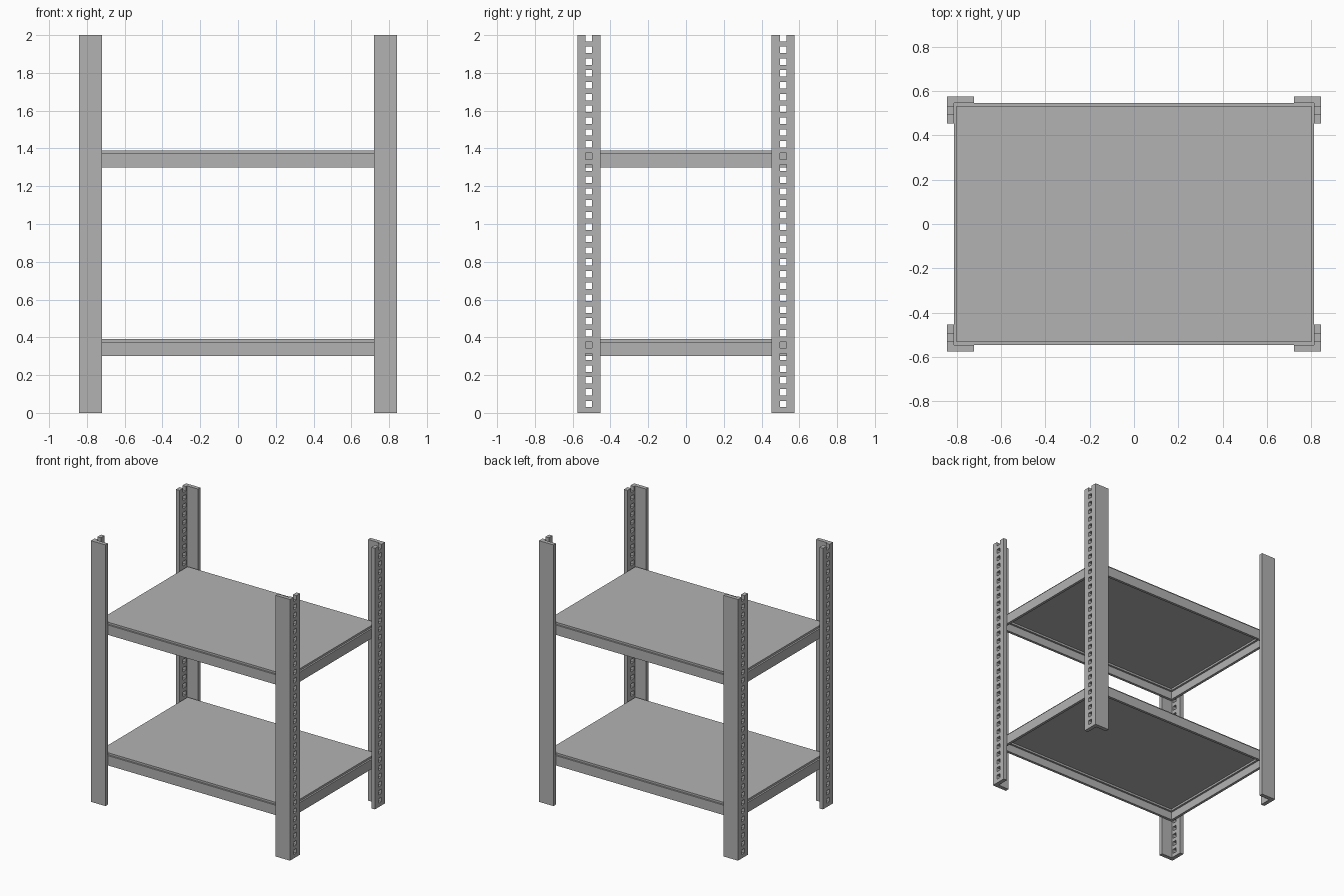
import bpy
import bmesh
from mathutils import Matrix, Vector

old = bpy.data.objects.get("Cube")
if old:
    bpy.data.objects.remove(old, do_unlink=True)

HEIGHT = 2.0
POST_X, POST_Y = 0.843, 0.575      # outer corner of the posts
FLANGE_W, FLANGE_T = 0.122, 0.03   # angle-iron width and thickness
HOLE, HOLE_STEP, HOLE_START = 0.034, 0.0625, 0.047
FRAME_X, FRAME_Y = POST_X - FLANGE_T, POST_Y - FLANGE_T

steel = bpy.data.materials.new("grey steel")
steel.use_nodes = True
grey = (0.448, 0.448, 0.448, 1)
steel.diffuse_color = grey
steel.node_tree.nodes["Principled BSDF"].inputs["Base Color"].default_value = grey


def add_box(bm, low, high):
    low, high = Vector(low), Vector(high)
    place = Matrix.Translation((low + high) / 2) @ Matrix.Diagonal((*(high - low), 1))
    bmesh.ops.create_cube(bm, size=1, matrix=place)


def add_prism(bm, outline, z0, z1):
    face = bm.faces.new([bm.verts.new((x, y, z0)) for x, y in outline])
    grown = bmesh.ops.extrude_face_region(bm, geom=[face])["geom"]
    tops = [v for v in grown if isinstance(v, bmesh.types.BMVert)]
    bmesh.ops.translate(bm, verts=tops, vec=(0, 0, z1 - z0))


def finish(name, bm):
    bmesh.ops.recalc_face_normals(bm, faces=bm.faces)
    mesh = bpy.data.meshes.new(name)
    bm.to_mesh(mesh)
    bm.free()
    mesh.materials.append(steel)
    obj = bpy.data.objects.new(name, mesh)
    bpy.context.collection.objects.link(obj)
    return obj


# Slotted angle post: L profile in the +x, +y corner
bm = bmesh.new()
ix, iy = POST_X - FLANGE_T, POST_Y - FLANGE_T
ex, ey = POST_X - FLANGE_W, POST_Y - FLANGE_W
add_prism(bm, [(POST_X, POST_Y), (ex, POST_Y), (ex, iy),
               (ix, iy), (ix, ey), (POST_X, ey)], 0, HEIGHT)
blank = finish("post_blank", bm)

# Row of square punches through the side flange; the last one opens the top
bm = bmesh.new()
hole_y = POST_Y - FLANGE_W / 2
for i in range(32):
    z = HOLE_START + i * HOLE_STEP
    top = z + HOLE / 2 if i < 31 else HEIGHT + 0.02
    add_box(bm, (ix - 0.02, hole_y - HOLE / 2, z - HOLE / 2),
            (POST_X + 0.02, hole_y + HOLE / 2, top))
punch = finish("hole_punch", bm)
punch.hide_render = True

cut = blank.modifiers.new("holes", 'BOOLEAN')
cut.operation = 'DIFFERENCE'
cut.solver = 'EXACT'
cut.object = punch
graph = bpy.context.evaluated_depsgraph_get()
punched = bpy.data.meshes.new_from_object(blank.evaluated_get(graph))
bpy.data.objects.remove(blank, do_unlink=True)
bpy.data.objects.remove(punch, do_unlink=True)

# Mirror the post into the four corners
for x_name, sx in (("left", 1), ("right", -1)):
    for y_name, sy in (("back", 1), ("front", -1)):
        bm = bmesh.new()
        bm.from_mesh(punched)
        bmesh.ops.scale(bm, verts=bm.verts, vec=(sx, sy, 1))
        finish(f"{y_name}_{x_name}_post", bm)
bpy.data.meshes.remove(punched)


def ring(bm, x, y, width, z0, z1):
    """Rectangular frame of four butted bars."""
    for s in (-1, 1):
        ys = sorted((s * y, s * (y - width)))
        add_box(bm, (-x, ys[0], z0), (x, ys[1], z1))
        xs = sorted((s * x, s * (x - width)))
        add_box(bm, (xs[0], width - y, z0), (xs[1], y - width, z1))


# Shelves: rim frame, supporting ledge and raised board
WALL, LEDGE, STEP = 0.02, 0.015, 0.013
for name, z in (("lower", 0.30), ("upper", 1.30)):
    bm = bmesh.new()
    ring(bm, FRAME_X, FRAME_Y, WALL, z, z + 0.075)
    ring(bm, FRAME_X - WALL, FRAME_Y - WALL, LEDGE, z + 0.06, z + 0.075)
    finish(f"{name}_shelf_frame", bm)
    bm = bmesh.new()
    add_box(bm, (STEP - FRAME_X, STEP - FRAME_Y, z + 0.075),
            (FRAME_X - STEP, FRAME_Y - STEP, z + 0.09))
    finish(f"{name}_shelf_board", bm)
